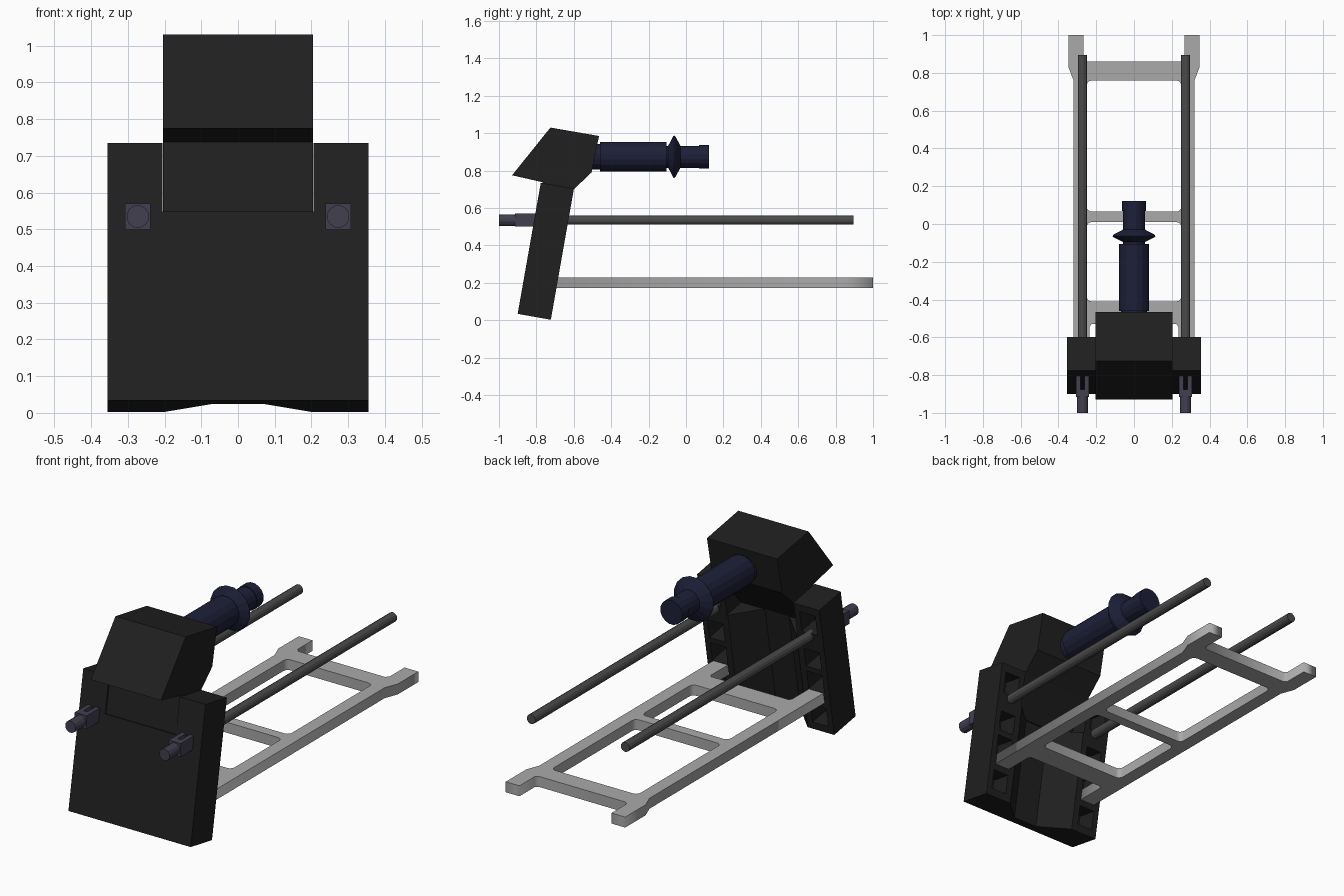
import bpy, bmesh, math
from mathutils import Matrix, Vector

if "Cube" in bpy.data.objects:
    bpy.data.objects.remove(bpy.data.objects["Cube"])


def material(name, rgb):
    m = bpy.data.materials.new(name)
    m.diffuse_color = (*rgb, 1)
    m.use_nodes = True
    m.node_tree.nodes["Principled BSDF"].inputs["Base Color"].default_value = m.diffuse_color
    return m


BLACK = material("black", (0.014, 0.014, 0.014))
NAVY = material("navy", (0.012, 0.014, 0.04))
STEEL = material("dark_steel", (0.07, 0.07, 0.07))
VIOLET = material("violet_grey", (0.055, 0.05, 0.08))
GREY = material("light_grey", (0.4, 0.4, 0.4))


def finish(name, bm, mat):
    bmesh.ops.recalc_face_normals(bm, faces=bm.faces)
    me = bpy.data.meshes.new(name)
    bm.to_mesh(me)
    bm.free()
    ob = bpy.data.objects.new(name, me)
    bpy.context.collection.objects.link(ob)
    if mat:
        me.materials.append(mat)
    return ob


def prism(name, points, offset, mat, matrix=Matrix()):
    """Extrude a flat polygon of 3D points by an offset."""
    bm = bmesh.new()
    f = bm.faces.new([bm.verts.new(p) for p in points])
    g = bmesh.ops.extrude_face_region(bm, geom=[f], use_keep_orig=True)
    verts = [v for v in g["geom"] if isinstance(v, bmesh.types.BMVert)]
    bmesh.ops.translate(bm, verts=verts, vec=Vector(offset))
    bm.transform(matrix)
    return finish(name, bm, mat)


def box(name, x, y, z, mat, matrix=Matrix()):
    pts = [(x[0], y[0], z[0]), (x[1], y[0], z[0]), (x[1], y[1], z[0]), (x[0], y[1], z[0])]
    return prism(name, pts, (0, 0, z[1] - z[0]), mat, matrix)


def lathe_y(name, profile, x, z, sides, mat):
    """Turn (y, radius) pairs around an axis parallel to y."""
    bm = bmesh.new()
    rings = []
    for y, r in profile:
        angles = [2 * math.pi * (i + 0.5) / sides for i in range(sides)]
        rings.append([bm.verts.new((x + r * math.cos(a), y, z + r * math.sin(a))) for a in angles])
    for a, b in zip(rings, rings[1:]):
        for i in range(sides):
            j = (i + 1) % sides
            bm.faces.new((a[i], a[j], b[j], b[i]))
    bm.faces.new(rings[0])
    bm.faces.new(rings[-1])
    return finish(name, bm, mat)


def cut(ob, cutter):
    mod = ob.modifiers.new("cut", "BOOLEAN")
    mod.operation = "DIFFERENCE"
    mod.solver = "EXACT"
    mod.object = cutter
    bpy.context.view_layer.objects.active = ob
    bpy.ops.object.modifier_apply(modifier="cut")
    bpy.data.objects.remove(cutter)


# Leaning back plate with a channel down its rear face
TILT = Matrix.Translation((0, -0.90, 0.034)) @ Matrix.Rotation(math.radians(-10), 4, "X")
half = [(0.07, 0.055), (0.2, 0.18), (0.355, 0.18), (0.355, 0)]
section = half + [(-x, y) for x, y in reversed(half)]
plate = prism("body_plate", [(x, y, 0) for x, y in section], (0, 0, 0.712), BLACK, TILT)
# Notch for the neck, and ribbed pockets in both rear side panels
cut(plate, box("notch_cutter", (-0.205, 0.205), (-0.1, 0.3), (0.523, 0.9), None, TILT))
for s in (-1, 1):
    for z0, z1 in ((0.04, 0.14), (0.23, 0.33), (0.36, 0.46), (0.56, 0.67)):
        xs = sorted((s * 0.235, s * 0.325))
        cut(plate, box("pocket_cutter", xs, (0.07, 0.3), (z0, z1), None, TILT))

# Head block with the neck that fills the notch
head = [(-0.93, 0.775), (-0.725, 1.03), (-0.465, 0.985), (-0.505, 0.79), (-0.60, 0.70),
        (-0.75, 0.54), (-0.804, 0.549), (-0.768, 0.738)]
prism("head_block", [(-0.204, y, z) for y, z in head], (0.408, 0, 0), BLACK)

# Tube with a flared collar
lathe_y("tube", [(-0.56, 0.07), (-0.46, 0.07), (-0.46, 0.08), (-0.105, 0.08), (-0.105, 0.06),
                 (-0.095, 0.06), (-0.07, 0.11), (-0.064, 0.116), (-0.056, 0.11), (-0.03, 0.06),
                 (0.07, 0.06), (0.07, 0.064), (0.122, 0.064)], 0, 0.874, 16, NAVY)

# Long rods and the forked fittings in front of them
for s, side in ((-1, "left"), (1, "right")):
    x = s * 0.273
    lathe_y("rod_" + side, [(-0.74, 0.025), (0.895, 0.025)], x, 0.535, 12, STEEL)
    lathe_y("pin_" + side, [(-1.0, 0.031), (-0.91, 0.031)], x, 0.535, 12, VIOLET)
    w, g = 0.035, 0.011
    fork = [(-w, -0.915), (w, -0.915), (w, -0.795), (g, -0.795), (g, -0.875),
            (-g, -0.875), (-g, -0.795), (-w, -0.795)]
    prism("fork_" + side, [(x + a, b, 0.5) for a, b in fork], (0, 0, 0.07), VIOLET)


# Ladder frame: filled 2D outline with rounded openings
def opening(x, y0, y1, r=0.025):
    pts = []
    for sx, sy, start in ((1, y1, 0), (-1, y1, 90), (-1, y0, 180), (1, y0, 270)):
        cx, cy = sx * (x - r), sy + (r if sy == y0 else -r)
        for k in range(4):
            a = math.radians(start + 30 * k)
            pts.append((cx + r * math.cos(a), cy + r * math.sin(a)))
    return pts


edge = [(0.225, -0.53), (0.235, -0.545), (0.235, -0.76), (0.32, -0.76), (0.32, 0.76),
        (0.347, 0.83), (0.347, 1.0), (0.267, 1.0), (0.267, 0.875), (0.25, 0.86)]
outline = edge + [(-x, y) for x, y in reversed(edge)]
curve = bpy.data.curves.new("ladder_frame", "CURVE")
curve.dimensions = "2D"
curve.fill_mode = "BOTH"
curve.extrude = 0.0275
for pts in (outline, opening(0.25, 0.065, 0.76), opening(0.25, -0.41, 0.01)):
    sp = curve.splines.new("POLY")
    sp.points.add(len(pts) - 1)
    for p, (x, y) in zip(sp.points, pts):
        p.co = (x, y, 0, 1)
    sp.use_cyclic_u = True
frame = bpy.data.objects.new("ladder_frame", curve)
frame.location.z = 0.2
curve.materials.append(GREY)
bpy.context.collection.objects.link(frame)
bpy.ops.object.select_all(action="DESELECT")
frame.select_set(True)
bpy.context.view_layer.objects.active = frame
bpy.ops.object.convert(target="MESH")
